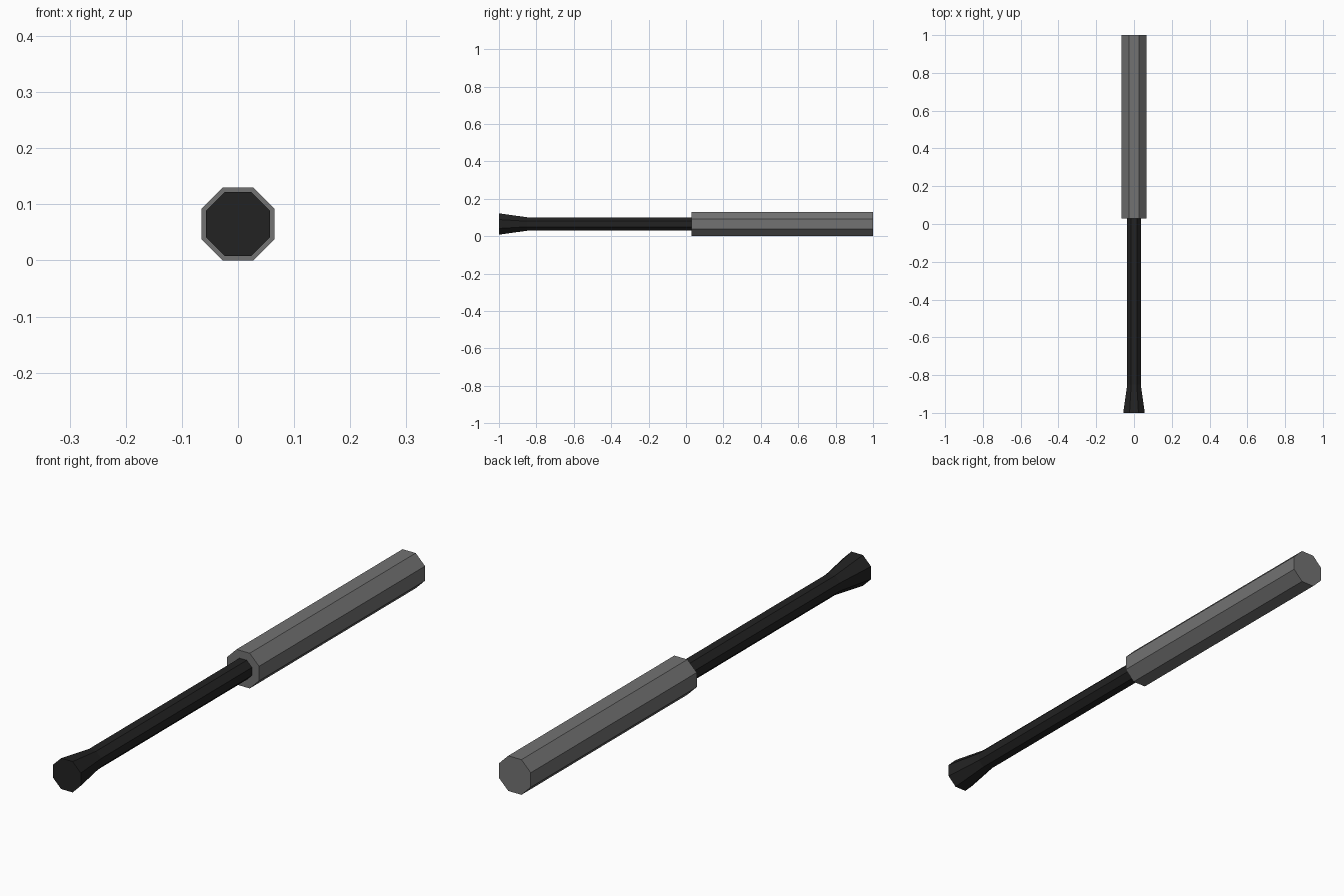
import bpy
import math
from mathutils import Matrix

cube = bpy.data.objects.get("Cube")
if cube:
    bpy.data.objects.remove(cube)

SIDES = 8
AXIS_Z = 0.065


def make_material(name, colour):
    mat = bpy.data.materials.new(name)
    mat.use_nodes = True
    mat.diffuse_color = colour
    mat.node_tree.nodes["Principled BSDF"].inputs["Base Color"].default_value = colour
    return mat


def lathe(name, profile, mat):
    """Octagonal solid along y from (y, flat-to-centre radius) rings."""
    verts, faces = [], []
    for y, flat in profile:
        r = flat / math.cos(math.pi / SIDES)
        for i in range(SIDES):
            a = (i + 0.5) * 2 * math.pi / SIDES
            verts.append((r * math.cos(a), y, r * math.sin(a)))
    for k in range(len(profile) - 1):
        for i in range(SIDES):
            j = (i + 1) % SIDES
            a, b = k * SIDES, (k + 1) * SIDES
            faces.append((a + i, b + i, b + j, a + j))
    last = (len(profile) - 1) * SIDES
    faces.append(tuple(range(SIDES)))
    faces.append(tuple(reversed(range(last, last + SIDES))))
    mesh = bpy.data.meshes.new(name)
    mesh.from_pydata(verts, [], faces)
    mesh.transform(Matrix.Translation((0, 0, AXIS_Z)))
    mesh.materials.append(mat)
    obj = bpy.data.objects.new(name, mesh)
    bpy.context.collection.objects.link(obj)
    return obj


grey = make_material("mid grey", (0.17, 0.17, 0.17, 1))
black = make_material("soft black", (0.016, 0.016, 0.016, 1))

# Thick sleeve at the back
lathe("handle_sleeve", [(0.03, 0.065), (1.0, 0.065)], grey)

# Thin rod with a flared tip at the front
lathe("flared_rod", [(-1.0, 0.057), (-0.85, 0.036), (0.04, 0.036)], black)
